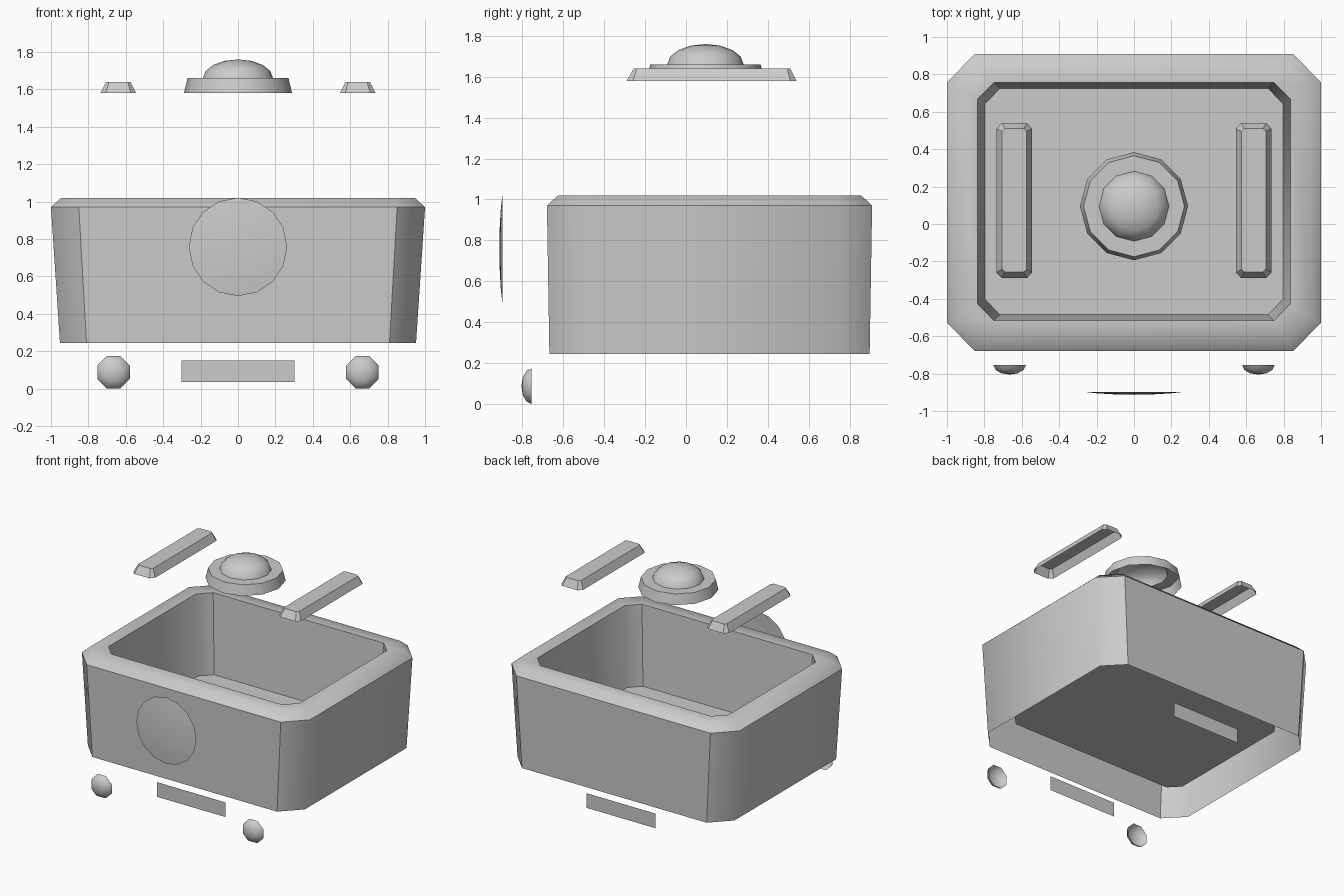
import bpy, math
from mathutils import Matrix, Vector

if "Cube" in bpy.data.objects:
    bpy.data.objects.remove(bpy.data.objects["Cube"])


def loft(name, rings, cap=True, matrix=None, angle=45):
    """Skin a stack of equal rings; a one-point last ring becomes an apex."""
    verts, faces, starts = [], [], []
    n = len(rings[0])
    for ring in rings:
        starts.append(len(verts))
        verts += ring
    for k in range(len(rings) - 1):
        a, b = starts[k], starts[k + 1]
        for i in range(n):
            j = (i + 1) % n
            if len(rings[k + 1]) == 1:
                faces.append((a + i, a + j, b))
            else:
                faces.append((a + i, a + j, b + j, b + i))
    if cap and len(rings[-1]) > 1:
        faces.append(tuple(range(starts[-1], starts[-1] + n)))
    if matrix:
        verts = [matrix @ Vector(v) for v in verts]
    me = bpy.data.meshes.new(name)
    me.from_pydata(verts, [], faces)
    ob = bpy.data.objects.new(name, me)
    bpy.context.collection.objects.link(ob)
    bpy.ops.object.select_all(action='DESELECT')
    ob.select_set(True)
    bpy.context.view_layer.objects.active = ob
    bpy.ops.object.shade_smooth_by_angle(angle=math.radians(angle))
    return ob


def octagon(cx, cy, hx, hy, ax, ay, z):
    """Rectangle with cut corners, counterclockwise."""
    return [(cx + x, cy + y, z) for x, y in (
        (-hx + ax, -hy), (hx - ax, -hy), (hx, -hy + ay), (hx, hy - ay),
        (hx - ax, hy), (-hx + ax, hy), (-hx, hy - ay), (-hx, -hy + ay))]


def circle(r, z, n, turn=0.0):
    if r == 0:
        return [(0, 0, z)]
    return [(r * math.cos(turn + math.tau * i / n),
             r * math.sin(turn + math.tau * i / n), z) for i in range(n)]


def dome(r, h, z, n, steps, turn=0.0):
    rings = []
    for k in range(steps + 1):
        t = math.pi / 2 * k / steps
        rings.append(circle(0 if k == steps else r * math.cos(t), z + h * math.sin(t), n, turn))
    return rings


# open-bottomed basin: outer wall, rim bevel, flat rim, inner wall, raised floor
loft("basin_body", [
    octagon(0, 0.115, 0.952, 0.783, 0.142, 0.147, 0.245),
    octagon(0, 0.115, 1.0, 0.795, 0.149, 0.153, 0.97),
    octagon(0, 0.115, 0.945, 0.741, 0.12, 0.123, 1.02),
    octagon(0, 0.12, 0.838, 0.637, 0.09, 0.092, 1.02),
    octagon(0, 0.12, 0.797, 0.605, 0.08, 0.083, 0.39)])

# pair of long slats floating above
for side, x in (("left", -0.64), ("right", 0.64)):
    loft(side + "_top_slat", [
        octagon(x, 0.125, 0.095, 0.415, 0.028, 0.03, 1.58),
        octagon(x, 0.127, 0.065, 0.383, 0.015, 0.015, 1.64)], angle=20)

# knob: low collar with a dome, open underneath
collar = [circle(0.289, 1.58, 12, math.pi / 2), circle(0.27, 1.66, 12, math.pi / 2)]
loft("top_knob", collar + dome(0.187, 0.1, 1.66, 12, 4, math.pi / 2),
     matrix=Matrix.Translation((0, 0.095, 0)), angle=40)

# front parts face -y
to_front = Matrix.Rotation(math.pi / 2, 4, 'X')

# shallow round lens
lens = [circle(0.263, 0, 16), circle(0.19, 0.008, 16), circle(0.1, 0.013, 16), circle(0, 0.015, 16)]
loft("front_lens", lens, matrix=Matrix.Translation((0, -0.898, 0.758)) @ to_front)

# small dome buttons
for side, x in (("left", -0.665), ("right", 0.665)):
    loft(side + "_front_button", dome(0.094, 0.05, 0, 8, 3, math.pi / 8),
         matrix=Matrix.Translation((x, -0.755, 0.087)) @ to_front, angle=60)

# flat plates, front and back
plate = [(-0.302, -0.058, 0), (0.302, -0.058, 0), (0.302, 0.058, 0), (-0.302, 0.058, 0)]
loft("front_plate", [plate], matrix=Matrix.Translation((0, -0.585, 0.092)) @ to_front)
loft("back_plate", [plate], matrix=Matrix.Translation((0, 0.815, 0.092))
     @ Matrix.Rotation(math.pi, 4, 'Z') @ to_front)
